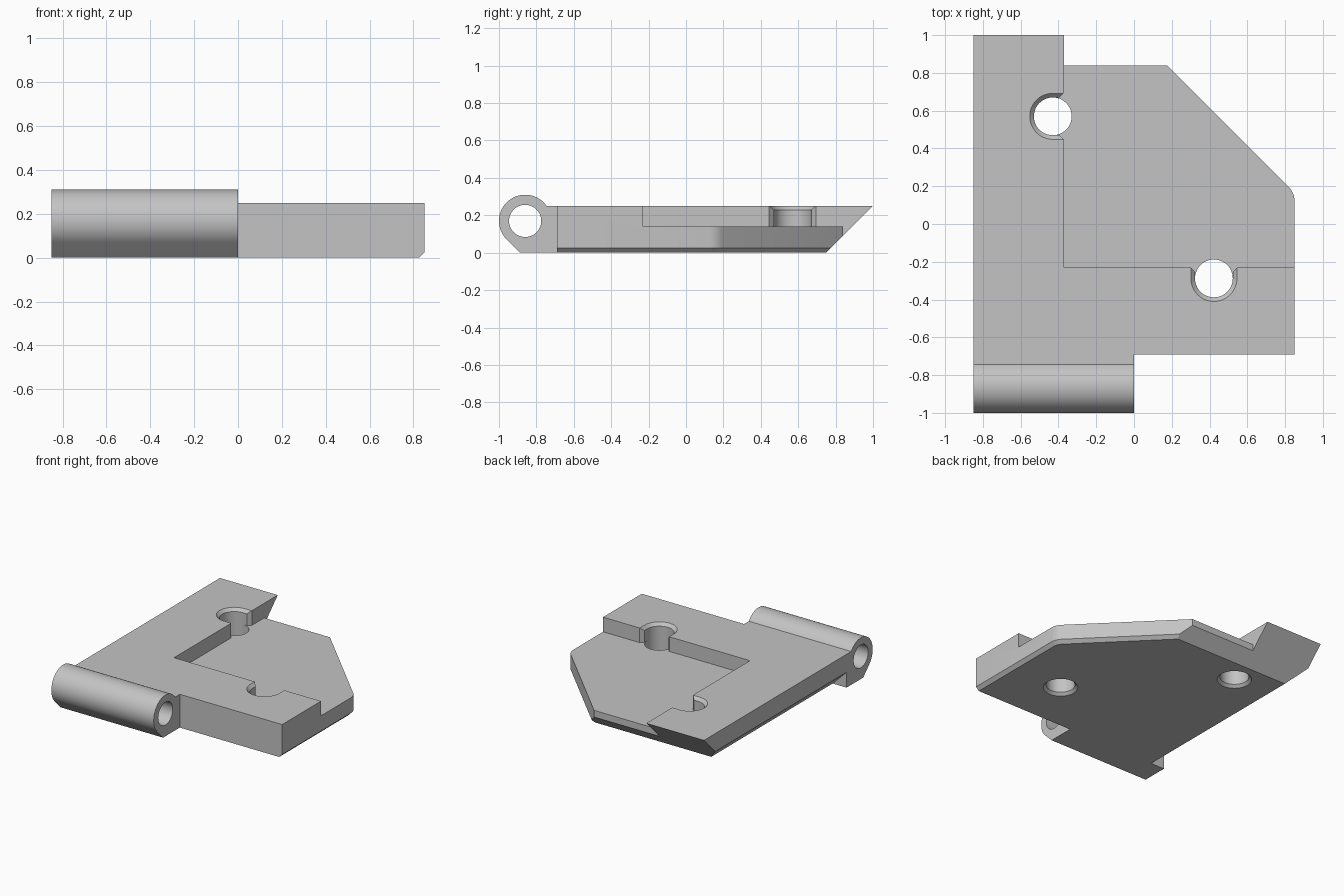
import bpy, bmesh, math
from mathutils import Matrix, Vector

cube = bpy.data.objects.get("Cube")
if cube:
    bpy.data.objects.remove(cube, do_unlink=True)

grey = bpy.data.materials.new("plain_grey")
grey.use_nodes = True
COL = (0.55, 0.55, 0.55, 1)
grey.diffuse_color = COL
grey.node_tree.nodes["Principled BSDF"].inputs["Base Color"].default_value = COL


def make(name, bm):
    bmesh.ops.recalc_face_normals(bm, faces=bm.faces[:])
    me = bpy.data.meshes.new(name)
    bm.to_mesh(me)
    bm.free()
    me.materials.append(grey)
    ob = bpy.data.objects.new(name, me)
    bpy.context.collection.objects.link(ob)
    return ob


def loft(rings, matrix=None):
    """Closed solid through a list of equal-length 3D rings."""
    bm = bmesh.new()
    vs = [[bm.verts.new(p) for p in ring] for ring in rings]
    n = len(vs[0])
    for a, b in zip(vs, vs[1:]):
        for i in range(n):
            j = (i + 1) % n
            bm.faces.new((a[i], a[j], b[j], b[i]))
    bm.faces.new(vs[0][::-1])
    bm.faces.new(vs[-1])
    if matrix:
        bm.transform(matrix)
    return bm


def prism(pts, z0, z1, matrix=None):
    return loft([[(x, y, z) for x, y in pts] for z in (z0, z1)], matrix)


def arc(r, a0, a1, n, cx=0, cy=0):
    return [(cx + r * math.cos(math.radians(a0 + (a1 - a0) * i / n)),
             cy + r * math.sin(math.radians(a0 + (a1 - a0) * i / n))) for i in range(n + 1)]


def boolean(target, tool, op):
    tool.hide_render = True
    m = target.modifiers.new("cut", "BOOLEAN")
    m.operation, m.object, m.solver = op, tool, "EXACT"
    bpy.context.view_layer.objects.active = target
    bpy.ops.object.modifier_apply(modifier=m.name)
    bpy.data.objects.remove(tool, do_unlink=True)


# Plate blank with the long bar at its left-hand edge
bm = prism([(-.85, -.69), (.85, -.69), (.85, .84), (-.37, .84), (-.37, 1.03), (-.85, 1.03)], 0, .25)


def trim(co, no):
    bmesh.ops.bisect_plane(bm, geom=bm.verts[:] + bm.edges[:] + bm.faces[:], dist=1e-6,
                           plane_co=co, plane_no=no, clear_outer=True)
    bmesh.ops.holes_fill(bm, edges=[e for e in bm.edges if e.is_boundary], sides=0)


# Undercut back end and bevelled lower left edge
trim((0, 1.0, .25), (0, 1, -1))
trim((-.85, 0, .115), (-1, 0, -1))
# Rounded diagonal corner, with a small bevel underneath
centre, radius = Vector((.74, .12, 0)), .11
for i in range(6):
    a = math.radians(9 * i)
    d = Vector((math.cos(a), math.sin(a), 0))
    if i:
        trim(centre + d * radius, d)
for i in range(6):
    a = math.radians(9 * i)
    d = Vector((math.cos(a), math.sin(a), 0))
    trim(centre + d * (radius - .025), d - Vector((0, 0, 1)))
plate = make("hinge_plate", bm)

# Lowered area that leaves a raised L
boolean(plate, make("recess_cutter", prism([(-.37, -.23), (1.2, -.23), (1.2, 1.2), (-.37, 1.2)], .14, .4)),
        "DIFFERENCE")

# Screw holes, each open to the lowered area through a bevelled slot
for x, y, turn in ((-.43, .57, 0), (.423, -.288, 90)):
    mat = Matrix.Translation((x, y, 0)) @ Matrix.Rotation(math.radians(turn), 4, "Z")
    drill = loft([[(px, py, z) for px, py in arc(r, 0, 352.5, 47)]
                  for r, z in ((.13, -.01), (.1, .02), (.1, .4))], mat)
    slot = loft([[(px, py, z) for px, py in arc(r, 90, 270, 24) + [(.12, -r), (.12, r)]]
                 for r, z in ((.1, .14), (.1, .228), (.15, .278))], mat)
    mouth = prism([(.035, -.1), (.12, -.185), (.12, .185), (.035, .1)], .14, .4, mat)
    for name, cutter in (("drill", drill), ("slot", slot), ("mouth", mouth)):
        boolean(plate, make(name + "_cutter", cutter), "DIFFERENCE")

# Hinge barrel: rounded profile run along x, joined to the plate and bored
start = math.degrees(math.asin(.08 / .14))
profile = [(-.69, .25)] + arc(.14, start, 225, 36, -.86, .17) + [(-.888, 0), (-.69, 0)]
barrel = make("hinge_barrel", loft([[(x, y, z) for y, z in profile] for x in (-.85, 0)]))
bore = make("bore_cutter", loft([[(x, y, z) for y, z in arc(.086, 0, 352.5, 47, -.86, .17)]
                                 for x in (-1, .2)]))
boolean(barrel, bore, "DIFFERENCE")
boolean(plate, barrel, "UNION")

# Smooth the curved faces, keep the edges sharp
bpy.ops.object.select_all(action="DESELECT")
plate.select_set(True)
bpy.context.view_layer.objects.active = plate
bpy.ops.object.shade_smooth_by_angle(angle=math.radians(25))
